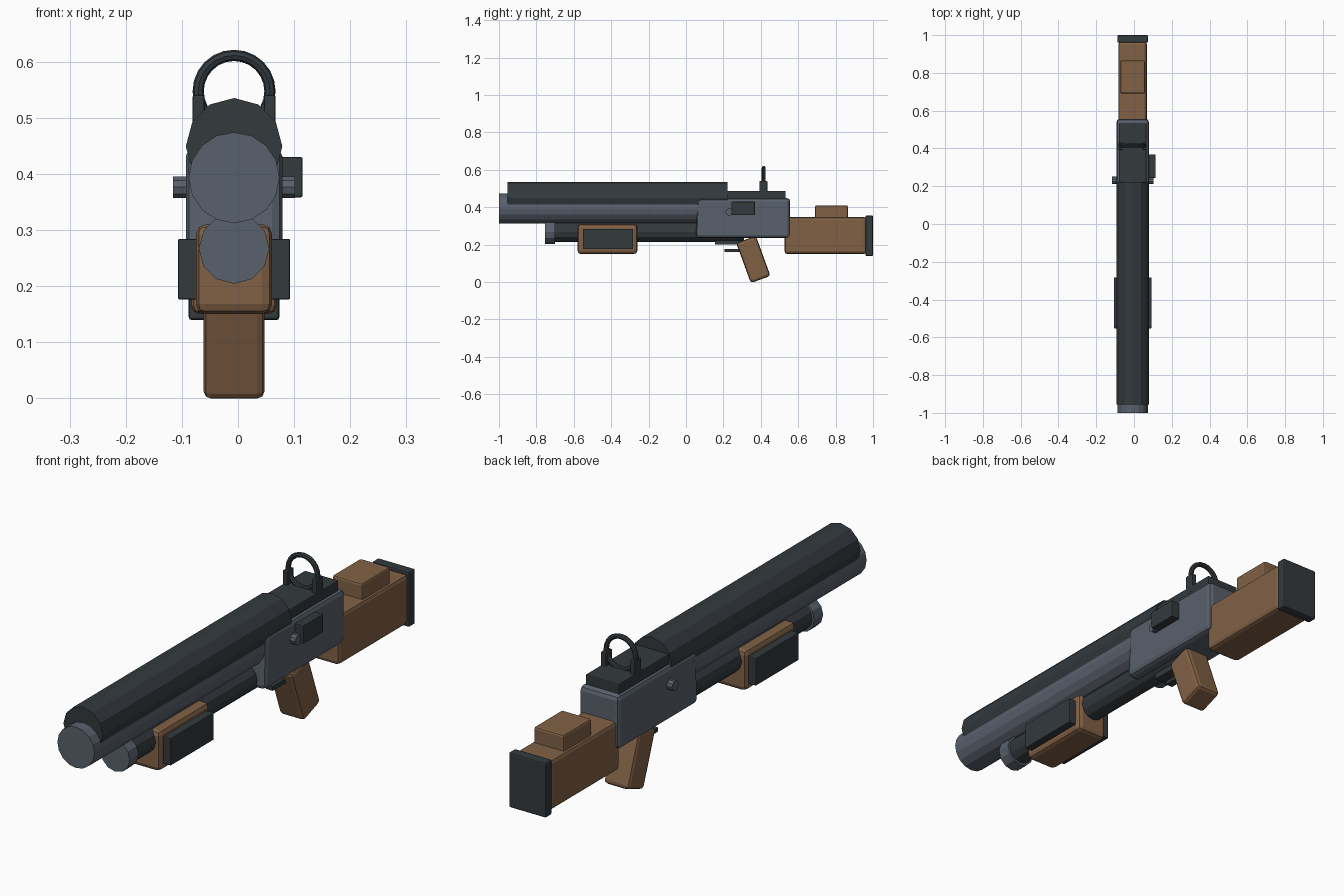
import bpy, math

if "Cube" in bpy.data.objects:
    bpy.data.objects.remove(bpy.data.objects["Cube"])

CX = -0.007  # centre line of the gun (the bolt handle makes the bounds uneven)


def material(name, rgb):
    m = bpy.data.materials.new(name)
    m.diffuse_color = (*rgb, 1)
    m.use_nodes = True
    m.node_tree.nodes["Principled BSDF"].inputs["Base Color"].default_value = m.diffuse_color
    return m


WOOD = material("wood", (0.22, 0.12, 0.06))
DARK = material("dark_metal", (0.033, 0.041, 0.048))
STEEL = material("steel", (0.10, 0.12, 0.15))


def finish(ob, name, mat, bevel=0):
    ob.name = name
    ob.data.materials.append(mat)
    if bevel:
        b = ob.modifiers.new("bevel", 'BEVEL')
        b.width = bevel
        b.segments = 2
    return ob


def box(name, mat, x, y, z, bevel=0, tilt=0):
    """Box from (min, max) ranges; x is relative to the centre line."""
    centre = [(a + b) / 2 for a, b in (x, y, z)]
    centre[0] += CX
    bpy.ops.mesh.primitive_cube_add(size=1, location=centre)
    ob = bpy.context.object
    size = [b - a for a, b in (x, y, z)]
    for v in ob.data.vertices:
        v.co = [c * s for c, s in zip(v.co, size)]
    ob.rotation_euler.x = tilt
    return finish(ob, name, mat, bevel)


def tube(name, mat, r, y, z, sides):
    """Cylinder along y with a vertex pointing up."""
    bpy.ops.mesh.primitive_cylinder_add(
        vertices=sides, radius=r, depth=y[1] - y[0],
        location=(CX, (y[0] + y[1]) / 2, z), rotation=(math.pi / 2, 0, 0))
    return finish(bpy.context.object, name, mat)


# Barrel, heat shield and magazine tube
tube("barrel", STEEL, 0.081, (-1.0, 0.20), 0.393, 16)
tube("heat_shield", DARK, 0.086, (-0.955, 0.222), 0.449, 12)
tube("magazine_tube", DARK, 0.054, (-0.71, 0.31), 0.267, 12)
tube("magazine_cap", STEEL, 0.063, (-0.755, -0.70), 0.267, 12)

# Receiver with a slightly raked front
receiver = box("receiver", STEEL, (-0.086, 0.086), (0.052, 0.557), (0.235, 0.449), 0.018)
for v in receiver.data.vertices:
    if v.co.y < 0 and v.co.z > 0:
        v.co.y += 0.01
box("top_plate", DARK, (-0.073, 0.073), (0.215, 0.532), (0.44, 0.487), 0.004)

# Pump grip with side panels
box("pump_grip", WOOD, (-0.068, 0.068), (-0.58, -0.26), (0.15, 0.31), 0.018)
for side, name in ((-1, "left"), (1, "right")):
    xs = sorted((side * 0.06, side * 0.10))
    box(f"pump_panel_{name}", DARK, xs, (-0.552, -0.283), (0.176, 0.284), 0.003)

# Stock, cheek rest and butt pad
box("stock", WOOD, (-0.076, 0.076), (0.527, 0.965), (0.15, 0.348), 0.015)
box("cheek_rest", WOOD, (-0.065, 0.065), (0.69, 0.866), (0.32, 0.41), 0.008)
box("butt_pad", DARK, (-0.081, 0.081), (0.96, 1.0), (0.139, 0.356), 0.006)

# Pistol grip, trigger plate and trigger
box("pistol_grip", WOOD, (-0.0545, 0.0545), (0.304, 0.416), (0.007, 0.235), 0.014,
    math.radians(20))
box("trigger_plate", DARK, (-0.03, 0.03), (0.155, 0.31), (0.2, 0.24))
box("trigger", DARK, (-0.015, 0.015), (0.205, 0.32), (0.16, 0.176))

# Bolt handle and cross pin
box("bolt_handle", DARK, (0.07, 0.122), (0.243, 0.368), (0.358, 0.43), 0.003)
bpy.ops.mesh.primitive_cylinder_add(vertices=10, radius=0.0205, depth=0.218,
                                    location=(CX, 0.232, 0.376),
                                    rotation=(0, math.pi / 2, 0))
finish(bpy.context.object, "cross_pin", STEEL)

# Ring sight on two posts
bpy.ops.mesh.primitive_torus_add(major_radius=0.064, minor_radius=0.01,
                                 major_segments=24, minor_segments=8,
                                 location=(CX, 0.415, 0.547),
                                 rotation=(math.pi / 2, 0, 0))
finish(bpy.context.object, "sight_ring", DARK)
for side, name in ((-1, "left"), (1, "right")):
    xs = sorted((side * 0.053, side * 0.074))
    box(f"sight_post_{name}", DARK, xs, (0.393, 0.435), (0.46, 0.54), 0.003)
